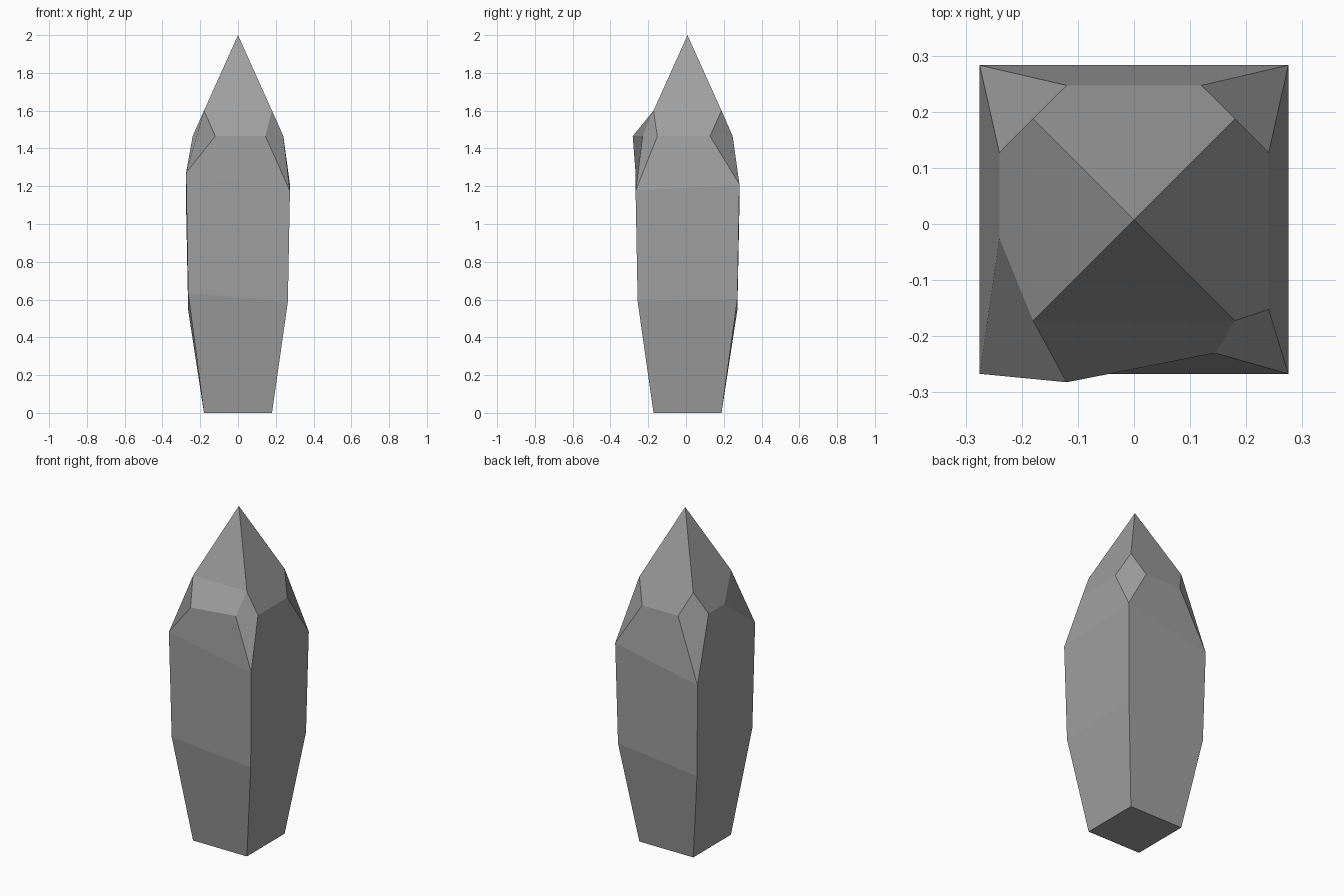
import bpy
import bmesh

cube = bpy.data.objects.get("Cube")
if cube:
    bpy.data.objects.remove(cube, do_unlink=True)

# Plain grey stone
stone = bpy.data.materials.new("grey_stone")
stone.use_nodes = True
grey = (0.35, 0.35, 0.35, 1)
stone.diffuse_color = grey
stone.node_tree.nodes["Principled BSDF"].inputs["Base Color"].default_value = grey

# Corners run anticlockwise from front -x; each has its own waist and shoulder
# height, and the two ends of its chipped facet (previous side, next side).
SIGNS = [(-1, -1), (1, -1), (1, 1), (-1, 1)]
WAIST_Z = [0.635, 0.59, 0.603, 0.545]
SHOULDER_Z = [1.27, 1.175, 1.21, 1.10]
CHIPS = [((-0.24, -0.025), (-0.12, -0.282)),
         ((0.145, -0.23), (0.24, -0.152)),
         ((0.24, 0.127), (0.12, 0.247)),
         ((-0.12, 0.247), (-0.24, 0.127))]
CENTRE_Y = 0.008
CHIP_Z = 1.465

bm = bmesh.new()


def ring(half, heights):
    """Four corner points of a square section with a height for each corner."""
    return [bm.verts.new((sx * half, CENTRE_Y + sy * half, z))
            for (sx, sy), z in zip(SIGNS, heights)]


# Sections of the shaft, the chipped corners and the point
base = ring(0.18, [0] * 4)
waist = ring(0.264, WAIST_Z)
shoulder = ring(0.275, SHOULDER_Z)
neck = ring(0.18, [1.6] * 4)
chips = [[bm.verts.new((x, y, CHIP_Z)) for x, y in pair] for pair in CHIPS]
tip = bm.verts.new((0, CENTRE_Y, 2))

bm.faces.new(base[::-1])
for i in range(4):
    j = (i + 1) % 4
    here, there = chips[i][1], chips[j][0]
    # Long side, from the base up to the point
    bm.faces.new((base[i], base[j], waist[j], waist[i]))
    bm.faces.new((waist[i], waist[j], shoulder[j], shoulder[i]))
    bm.faces.new((shoulder[i], shoulder[j], there, here))
    bm.faces.new((here, there, neck[j], neck[i]))
    bm.faces.new((neck[i], neck[j], tip))
    # Chipped corner facet
    bm.faces.new((shoulder[i], chips[i][1], neck[i], chips[i][0]))
bmesh.ops.recalc_face_normals(bm, faces=bm.faces)

mesh = bpy.data.meshes.new("crystal")
bm.to_mesh(mesh)
bm.free()
mesh.materials.append(stone)
bpy.context.collection.objects.link(bpy.data.objects.new("crystal", mesh))
